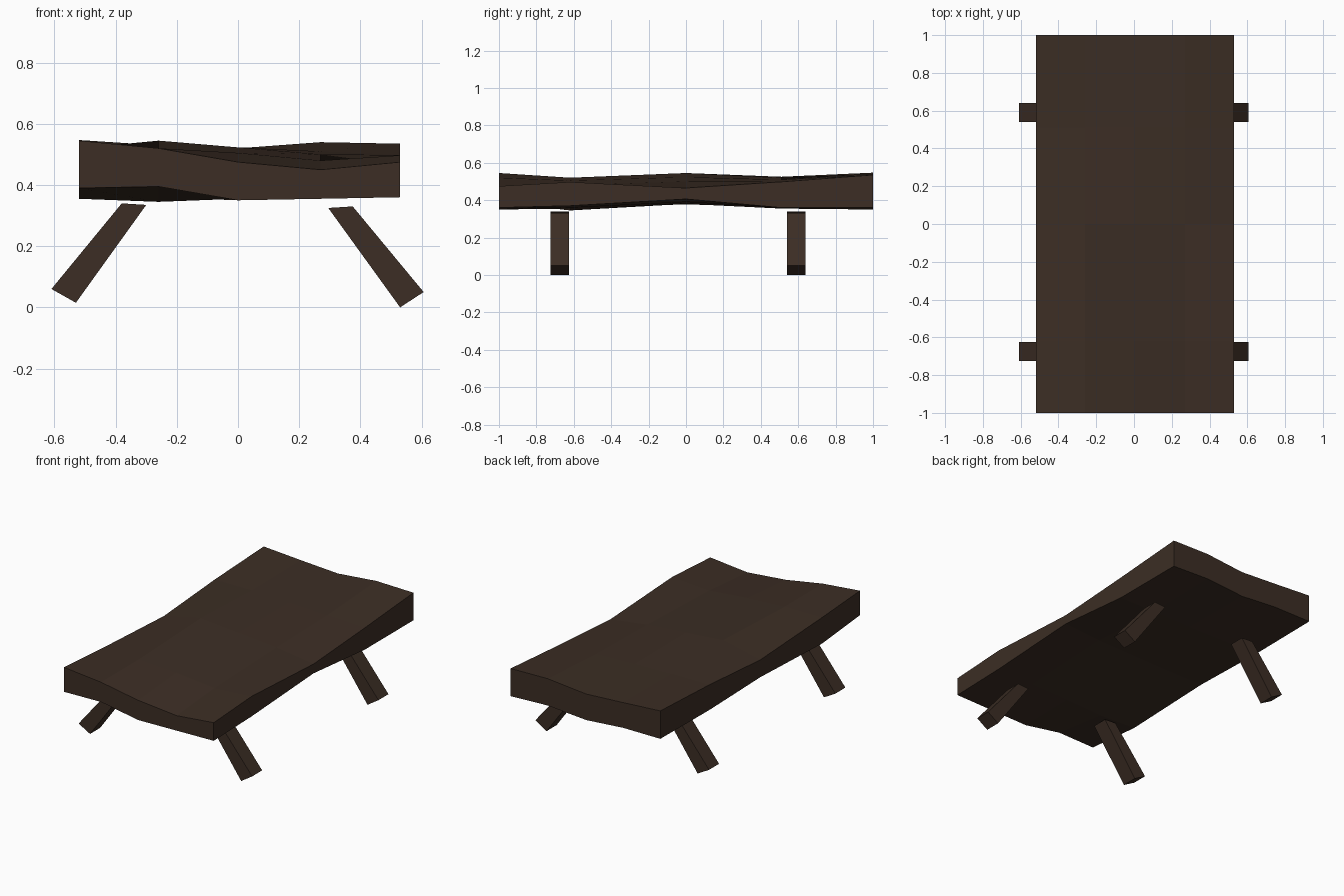
import bpy
import bmesh

cube = bpy.data.objects.get("Cube")
if cube:
    bpy.data.objects.remove(cube, do_unlink=True)

wood = bpy.data.materials.new("dark_wood")
wood.use_nodes = True
brown = (0.045, 0.027, 0.018, 1)
wood.diffuse_color = brown
wood.node_tree.nodes["Principled BSDF"].inputs["Base Color"].default_value = brown


def finish(bm, name):
    """Turn a bmesh into a flat shaded wooden object."""
    bmesh.ops.recalc_face_normals(bm, faces=bm.faces[:])
    mesh = bpy.data.meshes.new(name)
    bm.to_mesh(mesh)
    bm.free()
    mesh.materials.append(wood)
    obj = bpy.data.objects.new(name, mesh)
    bpy.context.collection.objects.link(obj)
    return obj


# Warped slab: heights on a coarse grid, one row per depth, left to right
xs = (-0.52, -0.26, 0, 0.27, 0.53)
ys = (-1, -0.62, 0, 0.51, 1)
top_z = ((.545, .52, .475, .45, .475),
         (.52, .52, .505, .48, .497),
         (.488, .545, .523, .50, .465),
         (.525, .525, .52, .51, .498),
         (.547, .53, .515, .54, .535))
bottom_z = ((.39, .395, .35, .355, .36),
            (.355, .345, .355, .36, .37),
            (.378, .38, .385, .39, .406),
            (.365, .36, .355, .36, .36),
            (.37, .37, .35, .37, .36))


def surface(bm, heights):
    rows = [[bm.verts.new((x, y, z)) for x, z in zip(xs, row)]
            for y, row in zip(ys, heights)]
    for a, b in zip(rows, rows[1:]):
        for i in range(len(xs) - 1):
            bm.faces.new((a[i], a[i + 1], b[i + 1], b[i]))
    # Boundary loop, used to close the sides
    return (rows[0] + [r[-1] for r in rows[1:-1]]
            + rows[-1][::-1] + [r[0] for r in rows[-2:0:-1]])


bm = bmesh.new()
upper = surface(bm, top_z)
lower = surface(bm, bottom_z)
for i in range(len(upper)):
    bm.faces.new((upper[i - 1], upper[i], lower[i], lower[i - 1]))
finish(bm, "table_top")

# Splayed legs: a slanted outline extruded along the depth
right_outline = ((-.38, .34), (-.30, .335), (-.53, .015), (-.61, .06))
left_outline = ((.295, .325), (.375, .33), (.607, .05), (.53, 0))
for side, outline in (("right", right_outline), ("left", left_outline)):
    for end, y in (("front", -0.725), ("back", 0.54)):
        bm = bmesh.new()
        face = bm.faces.new([bm.verts.new((x, y, z)) for x, z in outline])
        result = bmesh.ops.extrude_face_region(bm, geom=[face])
        verts = [v for v in result["geom"] if isinstance(v, bmesh.types.BMVert)]
        bmesh.ops.translate(bm, verts=verts, vec=(0, 0.1, 0))
        finish(bm, f"{end}_{side}_leg")
